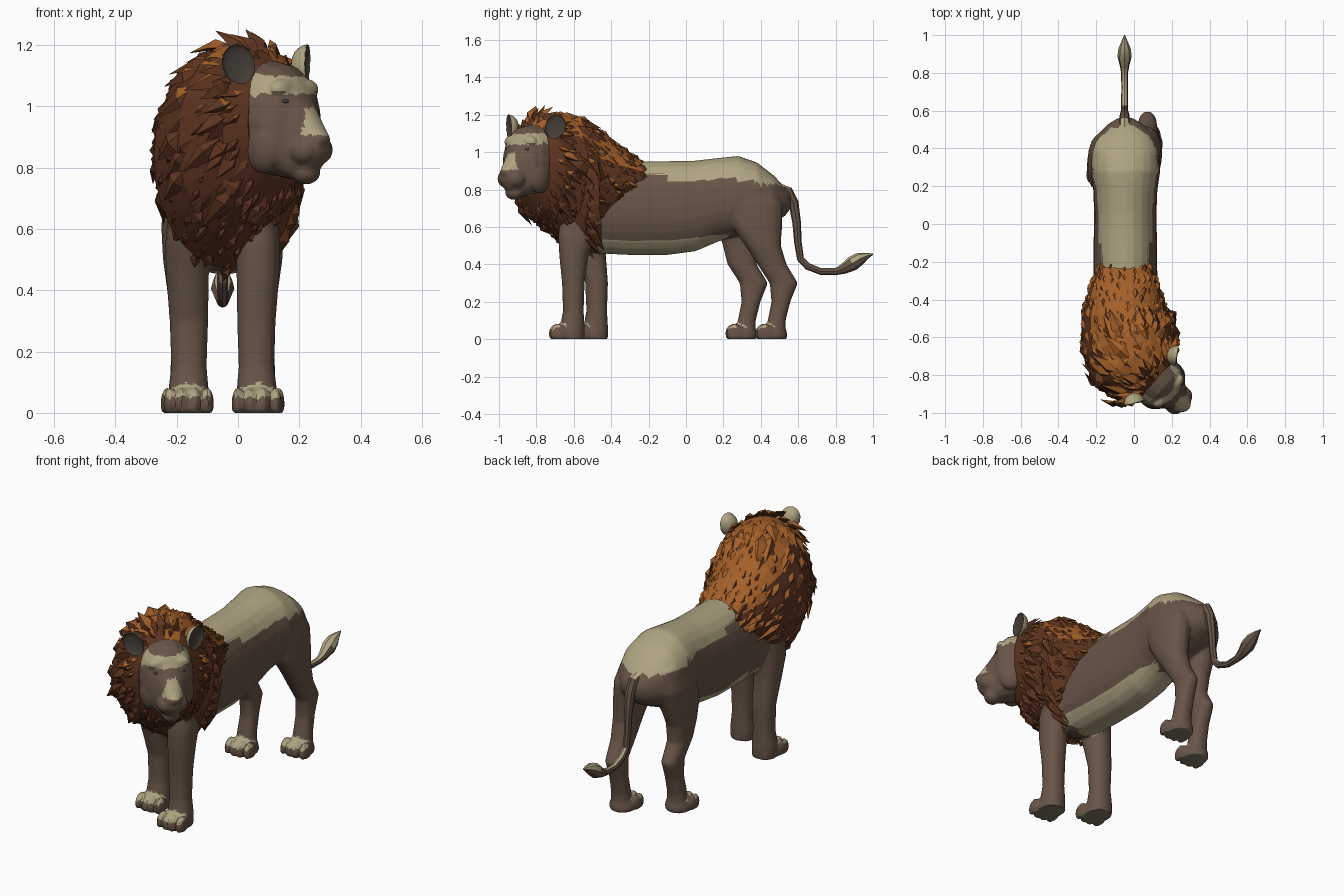
import bpy, bmesh, math, random
from mathutils import Vector as V, Matrix as M

if "Cube" in bpy.data.objects:
    bpy.data.objects.remove(bpy.data.objects["Cube"])

random.seed(4)
CX = -0.05                      # body centre line
YAW = math.radians(48)          # head is turned to +x
HEAD = M.Translation((0, -0.72, 0)) @ M.Rotation(YAW, 4, 'Z')


def material(name, rgb):
    m = bpy.data.materials.new(name)
    m.diffuse_color = (*rgb, 1)
    m.use_nodes = True
    m.node_tree.nodes["Principled BSDF"].inputs["Base Color"].default_value = m.diffuse_color
    return m


tan = material("tan fur", (0.43, 0.37, 0.22))
brown = material("brown fur", (0.140, 0.090, 0.064))
mane_dark = material("dark mane", (0.110, 0.034, 0.014))
mane_light = material("orange mane", (0.37, 0.115, 0.022))
dark = material("dark skin", (0.06, 0.048, 0.038))
pad = material("paw pad", (0.2, 0.175, 0.12))


def loft(bm, rings, n=16, p=1.0):
    """Skin rings given as (centre, half axis A, half axis B) and cap the ends."""
    def sp(v):
        return math.copysign(abs(v) ** p, v)
    loops = []
    for c, a, b in rings:
        loops.append([bm.verts.new(V(c) + V(a) * sp(math.cos(k * math.tau / n))
                                   + V(b) * sp(math.sin(k * math.tau / n))) for k in range(n)])
    for r0, r1 in zip(loops, loops[1:]):
        for k in range(n):
            bm.faces.new((r0[k], r0[(k + 1) % n], r1[(k + 1) % n], r1[k]))
    bm.faces.new(loops[0])
    bm.faces.new(loops[-1])


def upright(rows):
    """Rings across y from rows (y, half width, z low, z high)."""
    return [((0, y, (a + b) / 2), (w, 0, 0), (0, 0, (b - a) / 2)) for y, w, a, b in rows]


def ball(bm, c, r):
    mat = M.Translation(c) @ M.Diagonal((*r, 1))
    vs = bmesh.ops.create_icosphere(bm, subdivisions=3, radius=1, matrix=mat)["verts"]
    for v in vs:
        v.co.z = max(v.co.z, 0)


def make(name, bm, mats, rule, smooth=None, matrix=None, voxel=None, ratio=1.0):
    """Turn a bmesh into an object; optionally fuse overlapping parts; colour by rule."""
    bmesh.ops.recalc_face_normals(bm, faces=bm.faces)
    me = bpy.data.meshes.new(name)
    bm.to_mesh(me)
    bm.free()
    ob = bpy.data.objects.new(name, me)
    bpy.context.collection.objects.link(ob)
    if voxel:
        r = ob.modifiers.new("fuse", 'REMESH')
        r.mode, r.voxel_size = 'VOXEL', voxel
        s = ob.modifiers.new("soften", 'SMOOTH')
        s.factor, s.iterations = 0.5, 3
        ob.modifiers.new("facets", 'DECIMATE').ratio = ratio
        dg = bpy.context.evaluated_depsgraph_get()
        me = bpy.data.meshes.new_from_object(ob.evaluated_get(dg))
        ob.modifiers.clear()
        ob.data = me
    me.materials.clear()
    for m in mats:
        me.materials.append(m)
    for f in me.polygons:
        f.material_index = rule(f.center, f.normal)
    if matrix:
        me.transform(matrix)
    if smooth:
        me.shade_smooth()
        me.set_sharp_from_angle(angle=math.radians(smooth))
    return ob


# ---- body: torso, four legs and paws fused into one skin
bm = bmesh.new()
loft(bm, upright([(-.70, .09, .62, .93), (-.62, .14, .50, .94), (-.5, .168, .46, .95),
                  (-.3, .17, .45, .952), (-.1, .168, .45, .952), (.05, .165, .47, .955),
                  (.18, .17, .525, .97), (.28, .185, .55, .98), (.38, .182, .58, .945),
                  (.47, .15, .62, .875), (.53, .09, .66, .81), (.56, .04, .70, .78)]), 24, 0.92)
bmesh.ops.translate(bm, verts=bm.verts, vec=(CX + .004, 0, 0))

# leg rows: z, y front, y back, x inner, x outer (offsets from the centre line)
FRONT = [(.78, -.66, -.42, .04, .16), (.55, -.68, -.49, .045, .185), (.45, -.675, -.525, .048, .182),
         (.3, -.66, -.545, .05, .17), (.15, -.655, -.55, .055, .165), (.07, -.67, -.545, .048, .175),
         (0, -.69, -.545, .045, .178)]
HIND = [(.84, .25, .46, .04, .16), (.72, .21, .515, .03, .192), (.6, .25, .51, .045, .197),
        (.5, .32, .505, .06, .192), (.4, .385, .535, .068, .178), (.3, .45, .595, .075, .168),
        (.2, .46, .555, .075, .165), (.1, .44, .53, .072, .17), (0, .42, .53, .062, .178)]
for rows, paw_y, step, top in ((FRONT, -.738, .125, .75), (HIND, .366, -.16, .8)):
    for side in (1, -1):
        def shift(z):
            return 0 if side > 0 else step * min(1, max(0, (top - z) / .4))
        loft(bm, [((CX + side * (a + b) / 2, (y0 + y1) / 2 + shift(z), z),
                   ((b - a) / 2 + .003, 0, 0), (0, (y1 - y0) / 2 + .003, 0))
                  for z, y0, y1, a, b in rows], 16, 0.9)
        px, py = CX + side * (.111 if paw_y < 0 else .12), paw_y + shift(0)
        ball(bm, (px, py + .095, .02), (.073, .082, .07))
        for k in (-1.5, -.5, .5, 1.5):              # toes
            ball(bm, (px + k * .041, py + .045 + abs(k) * .008, .03), (.0205, .046, .053))


def body_rule(c, n):
    if c.z < .02 and n.z < -.6:
        return 2
    if c.z < .115:                                  # only the upper front of each paw is tan
        return 0 if n.z > .3 and n.y < .1 and c.z > .045 else 1
    if c.z > .85 - .12 * max(0, c.y - .25) + .3 * max(0, -.1 - c.y):
        return 0
    if .43 < c.z < .54 + .1 * max(0, c.y) and n.z < -.45 and -.47 < c.y < .22:
        return 0
    return 1


body = make("body_and_legs", bm, [tan, brown, pad], body_rule, 28, voxel=.008, ratio=.13)
for v in body.data.vertices:
    v.co.z = max(v.co.z, 0)

# ---- tail with a leaf shaped tuft
bm = bmesh.new()
path = [(.49, .80, .035), (.545, .785, .032), (.575, .73, .027), (.592, .62, .023), (.598, .52, .02),
        (.612, .43, .019), (.65, .39, .019), (.72, .362, .018), (.80, .362, .019), (.84, .375, .027),
        (.89, .405, .04), (.93, .43, .034), (.97, .447, .016), (1.0, .455, .003)]
rings = []
for i, (y, z, r) in enumerate(path):
    a, b = path[max(i - 1, 0)], path[min(i + 1, len(path) - 1)]
    d = V((0, b[0] - a[0], b[1] - a[1])).normalized()
    rings.append(((CX, y, z), (r * .95, 0, 0), V((0, -d.z, d.y)) * r))
loft(bm, rings, 8)
make("tail", bm, [tan, brown], lambda c, n: 0 if n.z > (.25 if c.y > .82 else .6) else 1, 30)

# ---- head, built looking along -y and then turned
bm = bmesh.new()
loft(bm, upright([(-.02, .13, .80, 1.13), (-.15, .147, .775, 1.15), (-.215, .138, .765, 1.135),
                  (-.262, .115, .76, 1.095), (-.288, .085, .76, 1.04), (-.325, .06, .775, .985),
                  (-.36, .046, .81, .935), (-.38, .03, .845, .912)]), 20, 0.9)
ball(bm, (0, -.298, .785), (.05, .045, .04))                 # chin
for s in (1, -1):
    ball(bm, (s * .055, -.246, 1.055), (.055, .03, .035))    # brow
    ball(bm, (s * .036, -.315, .858), (.046, .055, .05))     # muzzle
    ball(bm, (s * .09, -.195, .88), (.053, .075, .10))       # cheek
ball(bm, (0, -.372, .893), (.03, .018, .02))                 # nose


def head_rule(c, n):
    brow = 1.04 < c.z < 1.1 and n.z > -.1
    bridge = .905 < c.z < 1.0 and abs(c.x) < .06 - .4 * (c.z - .905) and c.y < -.265
    return 0 if brow or bridge else 1


make("head", bm, [tan, brown], head_rule, 28, HEAD, .0065, .25)

# eyes
bm = bmesh.new()
for s in (1, -1):
    ball(bm, (s * .066, -.268, 1.016), (.022, .014, .009))
make("eyes", bm, [dark], lambda c, n: 0, 30, HEAD)

# ---- ears: dished ovals splayed outwards, dark inside
for s, name in ((1, "left_ear"), (-1, "right_ear")):
    bm = bmesh.new()
    bmesh.ops.create_icosphere(bm, subdivisions=3, radius=1, matrix=M.Diagonal((.054, .055, .066, 1)))
    for v in bm.verts:
        if v.co.y < 0:
            v.co.y *= -.3
    place = (HEAD @ M.Translation((s * .168, -.155, 1.137)) @ M.Rotation(s * math.radians(33), 4, 'Z')
             @ M.Rotation(s * math.radians(20), 4, 'Y'))
    make(name, bm, [tan, dark], lambda c, n: 1 if n.y < -.3 else 0, 30, place)

# ---- mane: core surface from rings (x, y, yaw, half width, z low, z high)
MANE = [(.130, -.837, 48, .146, .765, 1.13), (.09, -.80, 48, .212, .675, 1.185),
        (.005, -.70, 40, .258, .56, 1.208), (-.03, -.60, 20, .26, .472, 1.195),
        (CX, -.47, 5, .228, .55, 1.13), (CX, -.34, 0, .186, .66, 1.03), (CX, -.23, 0, .14, .78, .945)]


def ring(t):
    i = min(int(t), len(MANE) - 2)
    x, y, yaw, w, lo, hi = [a + (b - a) * (t - i) for a, b in zip(MANE[i], MANE[i + 1])]
    a = math.radians(yaw)
    return V((x, y, (lo + hi) / 2)), V((math.cos(a), math.sin(a), 0)) * w, V((0, 0, (hi - lo) / 2))


def surf(t, th):
    c, a, b = ring(t)
    return c + a * math.cos(th) + b * math.sin(th)


bm = bmesh.new()
loft(bm, [ring(i * .5) for i in range(13)], 28)
# long flat locks of hair laid over the core, sweeping back and down
ROWS, COLS = 15, 27
for i in range(ROWS):
    for k in range(COLS):
        t = .1 + 5.6 * (i + random.uniform(.1, .9)) / ROWS
        th = math.tau * (k + (i % 2) * .5 + random.uniform(-.3, .3)) / COLS
        p = surf(t, th)
        along = surf(t + .05, th) - surf(t, th)
        n = along.cross(surf(t, th + .05) - surf(t, th)).normalized()
        if n.dot(p - ring(t)[0]) < 0:
            n.negate()
        flow = along.normalized() + V((0, 0, -.6))
        d = (flow - n * flow.dot(n)).normalized()
        side = d.cross(n)
        size = .7 if t < .9 or t > 5 else 1
        if n.z < -.4:                               # underside locks stay short
            size = .6
        ln, w, h = (random.uniform(.14, .21) * size, random.uniform(.026, .042) * size,
                    random.uniform(.012, .022))
        drop = ln * ln * 1.6                        # follow the curve of the core
        root, tip = p - n * .01, p + d * ln + n * (random.uniform(0, .014) - drop)
        mid = p + d * ln * random.uniform(.35, .5) - n * drop * .2
        r, l, q, m, e = [bm.verts.new(x) for x in
                         (root, mid - side * w - n * .006, mid + side * w - n * .006,
                          mid + n * h + side * random.uniform(-.02, .02), tip)]
        for f in ((r, l, m), (r, m, q), (l, e, m), (m, e, q), (r, q, e), (r, e, l)):
            bm.faces.new(f)
make("mane", bm, [mane_dark, mane_light],
     lambda c, n: 1 if n.z + .3 * n.y > .55 and n.z > .3 and c.z > .6 else 0)
